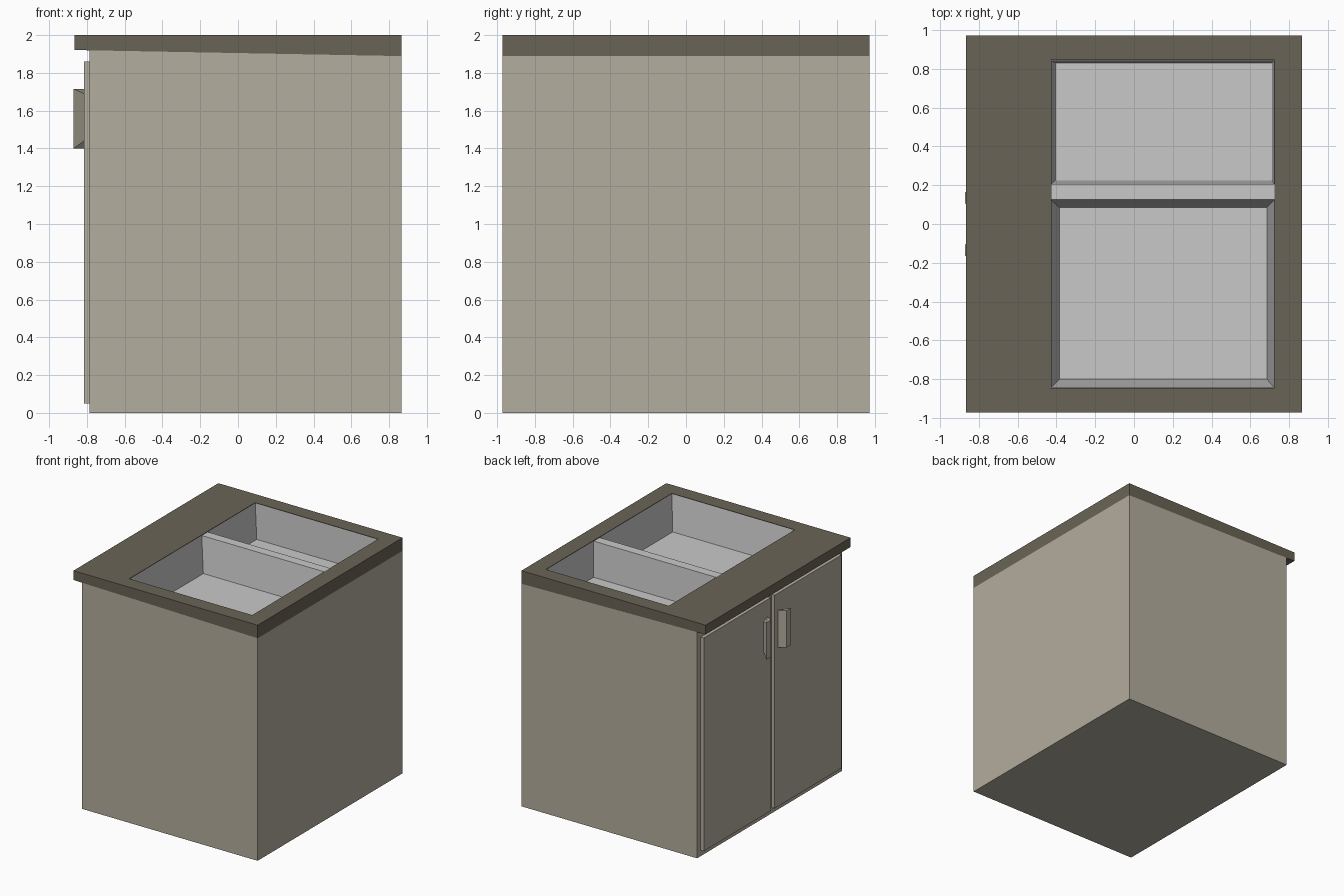
import bpy
import bmesh

old = bpy.data.objects.get("Cube")
if old:
    bpy.data.objects.remove(old, do_unlink=True)


def material(name, rgb):
    m = bpy.data.materials.new(name)
    m.use_nodes = True
    m.diffuse_color = (*rgb, 1)
    m.node_tree.nodes["Principled BSDF"].inputs["Base Color"].default_value = (*rgb, 1)
    return m


beige = material("beige laminate", (0.456, 0.418, 0.342))
olive = material("olive worktop", (0.144, 0.127, 0.093))
steel = material("pale steel", (0.578, 0.584, 0.578))


def finish(bm, name, mat, outward=True):
    if outward:
        bmesh.ops.recalc_face_normals(bm, faces=bm.faces)
    me = bpy.data.meshes.new(name)
    bm.to_mesh(me)
    bm.free()
    me.materials.append(mat)
    ob = bpy.data.objects.new(name, me)
    bpy.context.collection.objects.link(ob)
    return ob


def ring(bm, x0, x1, y0, y1, z):
    """Rectangular loop; z is a height or a function of x."""
    height = z if callable(z) else lambda x: z
    return [bm.verts.new((x, y, height(x)))
            for x, y in ((x0, y0), (x1, y0), (x1, y1), (x0, y1))]


def bridge(bm, a, b):
    for i in range(4):
        j = (i + 1) % 4
        bm.faces.new((a[i], a[j], b[j], b[i]))


def block(name, mat, x, y, z):
    bm = bmesh.new()
    low, high = ring(bm, *x, *y, z[0]), ring(bm, *x, *y, z[1])
    bridge(bm, low, high)
    bm.faces.new(low)
    bm.faces.new(high)
    return finish(bm, name, mat)


W, D, TOP = 0.865, 0.972, 2.0
HX, HY = (-0.43, 0.725), (-0.845, 0.845)


def underside(x):
    return 1.905 - 0.016 * x / W


# Cabinet body, open on top beneath the worktop
bm = bmesh.new()
low = ring(bm, -0.785, W, -D, D, 0)
bridge(bm, low, ring(bm, -0.785, W, -D, D, underside))
bm.faces.new(low)
finish(bm, "cabinet_body", beige)

# Worktop with the sink opening and a slightly sloping underside
bm = bmesh.new()
loops = [ring(bm, -W, W, -D, D, TOP), ring(bm, *HX, *HY, TOP),
         ring(bm, *HX, *HY, underside), ring(bm, -W, W, -D, D, underside)]
for i in range(4):
    bridge(bm, loops[i], loops[(i + 1) % 4])
finish(bm, "worktop", olive)


# Tapered sink bowls
def bowl(name, y0, y1, fx, fy):
    bm = bmesh.new()
    rim = ring(bm, HX[0] + 0.002, HX[1] - 0.002, y0, y1, TOP - 0.004)
    floor = ring(bm, *fx, *fy, 1.7)
    bridge(bm, floor, rim)
    bm.faces.new(floor)
    bmesh.ops.recalc_face_normals(bm, faces=bm.faces)
    if next(f for f in bm.faces if abs(f.normal.z) > 0.9).normal.z < 0:
        bmesh.ops.reverse_faces(bm, faces=bm.faces)
    finish(bm, name, steel, outward=False)


bowl("large_sink_bowl", -0.843, 0.125, (-0.385, 0.685), (-0.80, 0.085))
bowl("small_sink_bowl", 0.205, 0.843, (-0.405, 0.71), (0.225, 0.83))
block("sink_divider", steel, (HX[0] + 0.002, HX[1] - 0.002), (0.125, 0.205),
      (TOP - 0.02, TOP - 0.004))

# Doors and their slanted handles, mirrored about the middle
for side, label in ((1, "back"), (-1, "front")):
    block(label + "_door", beige, (-0.815, -0.785),
          sorted((side * 0.025, side * 0.925)), (0.05, 1.86))
    bm = bmesh.new()
    for x, y, z0, z1 in ((-0.87, 0.105, 1.40, 1.715), (-0.87, 0.165, 1.40, 1.715),
                         (-0.815, 0.07, 1.40, 1.715), (-0.815, 0.125, 1.44, 1.69)):
        for z in (z0, z1):
            bm.verts.new((x, side * y, z))
    bmesh.ops.convex_hull(bm, input=bm.verts)
    finish(bm, label + "_handle", beige)
